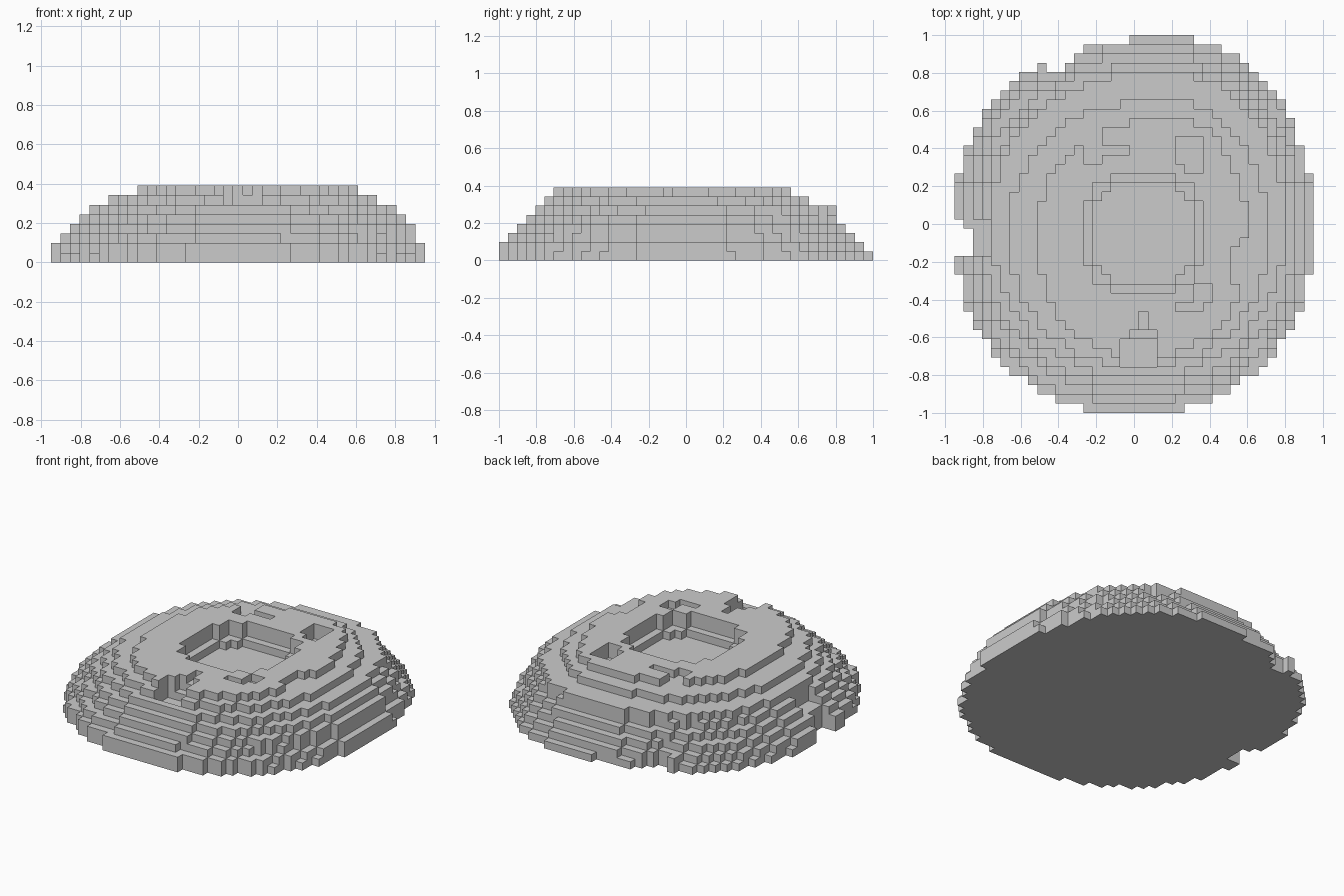
import bpy
import bmesh
import math

cube = bpy.data.objects.get("Cube")
if cube:
    bpy.data.objects.remove(cube, do_unlink=True)

CELL = 2 / 41
NX, NY = 39, 41
ROUND = 2.17

# inset of each terrace in cells: left edge, right edge, front, back
TERRACES = [
    (0, 0, 0, 0), (0, 0, 0, 1), (1, 1, 1, 2), (2, 1, 2, 3),
    (3, 2, 3, 4), (4, 3, 4, 4), (6, 5, 5, 7), (9, 7, 6, 9),
]


def inside(i, j, inset):
    """True if the cell centre lies in the rounded outline of a terrace."""
    left, right, front, back = inset
    rx, ry = (NX - left - right) / 2, (NY - front - back) / 2
    v = (j + 0.5 - front - ry) / ry
    lean = 2 * max(v, 0) ** 4  # the back leans to the left side
    u = (i + 0.5 - left - rx - lean) / rx
    return abs(u) ** ROUND + abs(v) ** ROUND <= 1


heights = {(i, j): sum(inside(i, j, t) for t in TERRACES)
           for i in range(NX) for j in range(NY)}


def centre(i, j):
    return (i + 0.5 - NX / 2) * CELL, (j + 0.5 - NY / 2) * CELL


def block(x0, x1, y0, y1, level, rule=min):
    """Lower (min) or raise (max) a rectangle of cells to a level."""
    for cell in heights:
        x, y = centre(*cell)
        if x0 < x < x1 and y0 < y < y1:
            heights[cell] = rule(heights[cell], level)


def crater(cx, cy, radius, level):
    for cell in heights:
        x, y = centre(*cell)
        if (abs(x - cx) / radius) ** 2.5 + (abs(y - cy) / radius) ** 2.5 < 1:
            heights[cell] = min(heights[cell], level)


# crater with a ledge round its floor
crater(0.05, -0.05, 0.325, 6)
crater(0.05, -0.05, 0.275, 5)

# small pits in the top
block(0.22, 0.37, 0.32, 0.47, 6)
block(0.27, 0.37, 0.27, 0.32, 6)
block(-0.27, -0.02, 0.37, 0.42, 7)
block(-0.27, -0.17, 0.32, 0.47, 7)
block(0.22, 0.37, -0.47, -0.42, 7)
block(0.32, 0.42, -0.42, -0.32, 7)

# worn edge of the top
block(0.56, 0.62, -0.3, -0.07, 7)
block(0.51, 0.56, -0.3, -0.13, 7)

# gully in the front slope
block(-0.07, 0.12, -0.76, -0.61, 5)
block(-0.02, 0.12, -0.61, -0.56, 6)
block(0.02, 0.08, -0.56, -0.46, 7)

# notch in the side
block(-1, -0.85, -0.17, -0.02, 0)
block(-1, -0.9, -0.02, 0.02, 0)
block(-0.85, -0.76, -0.17, 0.02, 3)

# dent and loose block at the back
block(-0.8, -0.37, 0.8, 1, 0)
block(-0.61, -0.37, 0.76, 0.8, 2)
block(-0.51, -0.46, 0.8, 0.85, 2, max)
block(-0.4, -0.32, 0.85, 1, 0)
block(-0.4, -0.27, 0.9, 1, 0)
block(-0.4, -0.03, 0.95, 1, 0)

# surface: floor, tops and the walls between unequal neighbours
bm = bmesh.new()


def quad(*corners):
    bm.faces.new([bm.verts.new(((x - NX / 2) * CELL, (y - NY / 2) * CELL, z * CELL))
                  for x, y, z in corners])


for (i, j), h in heights.items():
    if not h:
        continue
    ring = [(i, j), (i + 1, j), (i + 1, j + 1), (i, j + 1)]
    quad(*[(x, y, h) for x, y in ring])
    quad(*[(x, y, 0) for x, y in reversed(ring)])
    for side, step in enumerate([(0, -1), (1, 0), (0, 1), (-1, 0)]):
        a, b = ring[side], ring[(side + 1) % 4]
        low = heights.get((i + step[0], j + step[1]), 0)
        for z in range(low, h):
            quad((*a, z), (*b, z), (*b, z + 1), (*a, z + 1))

bmesh.ops.remove_doubles(bm, verts=bm.verts, dist=CELL / 100)
bmesh.ops.dissolve_limit(bm, angle_limit=math.radians(1),
                         verts=bm.verts, edges=bm.edges)
mesh = bpy.data.meshes.new("crater_hill")
bm.to_mesh(mesh)
bm.free()

# plain stone colour
stone = bpy.data.materials.new("light_grey")
stone.use_nodes = True
grey = (0.6, 0.6, 0.6, 1)
stone.diffuse_color = grey
stone.node_tree.nodes["Principled BSDF"].inputs["Base Color"].default_value = grey
mesh.materials.append(stone)

hill = bpy.data.objects.new("crater_hill", mesh)
bpy.context.collection.objects.link(hill)
